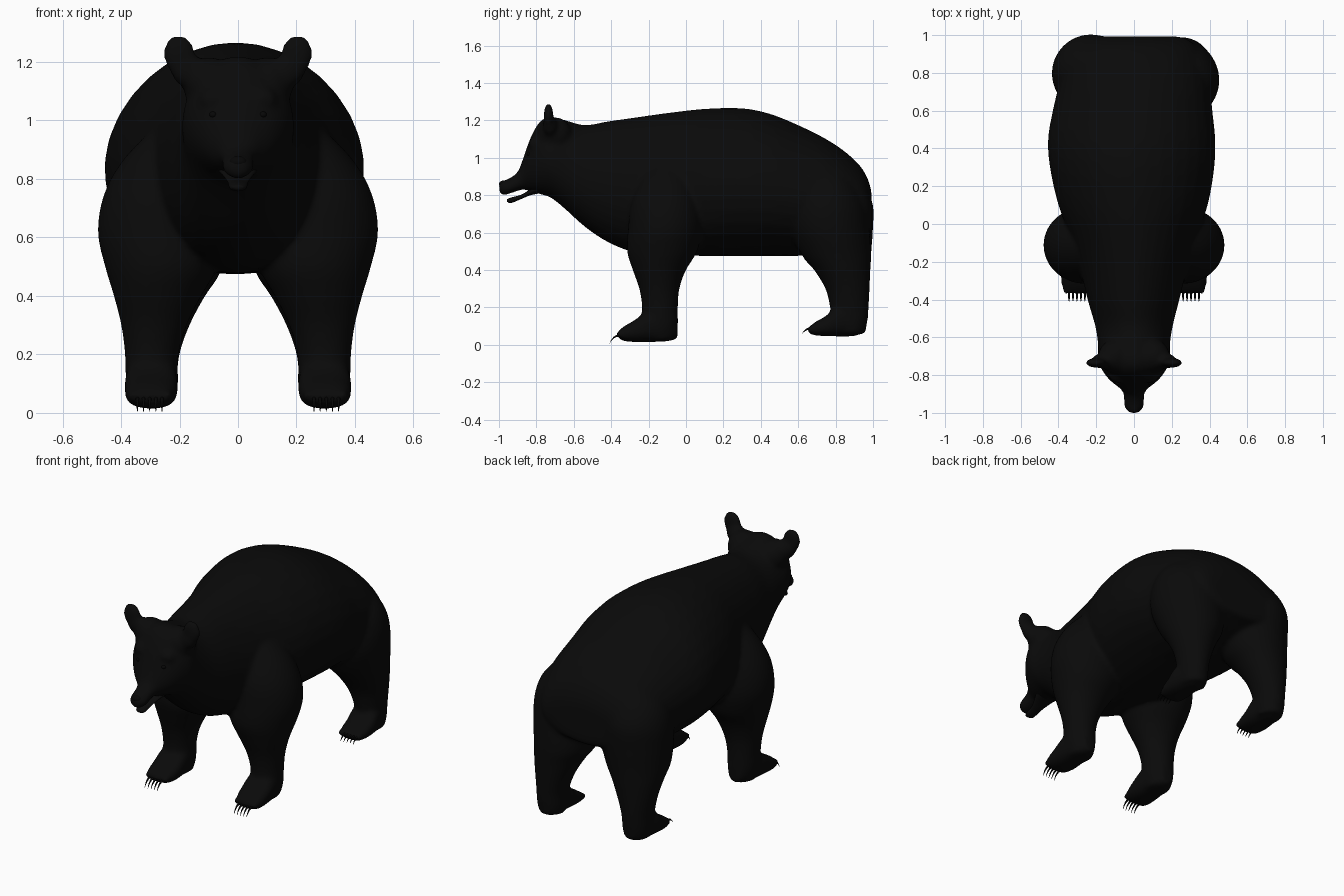
import bpy, bmesh, math
from mathutils import Vector, Matrix

cube = bpy.data.objects.get("Cube")
if cube:
    bpy.data.objects.remove(cube, do_unlink=True)


def material(name, rgb):
    m = bpy.data.materials.new(name)
    m.use_nodes = True
    m.diffuse_color = (*rgb, 1)
    bsdf = next(n for n in m.node_tree.nodes if n.type == 'BSDF_PRINCIPLED')
    bsdf.inputs["Base Color"].default_value = (*rgb, 1)
    return m


FUR = material("black fur", (0.003, 0.003, 0.003))
CLAW = material("claw black", (0.002, 0.002, 0.002))


def blend(rows, steps):
    """Catmull-Rom interpolation through the station rows."""
    out = []
    for i in range(len(rows) - 1):
        p = [rows[max(i - 1, 0)], rows[i], rows[i + 1], rows[min(i + 2, len(rows) - 1)]]
        for k in range(steps):
            t = k / steps
            out.append([b + t * ((c - a) / 2 + t * (a - 2.5 * b + 2 * c - d / 2
                        + t * (1.5 * (b - c) + (d - a) / 2))) for a, b, c, d in zip(*p)])
    return out + [list(rows[-1])]


def loft(bm, axis, rows, side=1, power=2.0, taper=0.0, n=32, steps=4):
    """Rows are (t, x0, x1, v0, v1): v is z for axis 'Y' and y for axis 'Z'."""
    rings = []
    for t, x0, x1, v0, v1 in blend(rows, steps):
        ring = []
        for i in range(n):
            a = 2 * math.pi * i / n
            c, s = math.cos(a), math.sin(a)
            w = math.copysign(abs(s) ** (2 / power), s)
            u = math.copysign(abs(c) ** (2 / power), c) * (1 - taper * w)
            x = side * ((x0 + x1) / 2 + u * (x1 - x0) / 2)
            v = (v0 + v1) / 2 + w * (v1 - v0) / 2
            ring.append(bm.verts.new((x, t, v) if axis == 'Y' else (x, v, t)))
        rings.append(ring)
    faces = [bm.faces.new(rings[0]), bm.faces.new(rings[-1][::-1])]
    for a, b in zip(rings, rings[1:]):
        for i in range(n):
            j = (i + 1) % n
            faces.append(bm.faces.new((a[i], b[i], b[j], a[j])))
    bmesh.ops.recalc_face_normals(bm, faces=faces)


def ball(bm, centre, radii, tilt=0):
    m = (Matrix.Translation(Vector(centre)) @ Matrix.Rotation(tilt, 4, 'Y')
         @ Matrix.Diagonal((*radii, 1)))
    bmesh.ops.create_uvsphere(bm, u_segments=24, v_segments=14, radius=1, matrix=m)


def finish(bm, name, mat):
    me = bpy.data.meshes.new(name)
    bm.to_mesh(me)
    bm.free()
    me.materials.append(mat)
    for p in me.polygons:
        p.use_smooth = True
    ob = bpy.data.objects.new(name, me)
    bpy.context.collection.objects.link(ob)
    return ob


# Muzzle, head, neck and torso in one sweep: (y, x0, x1, z0, z1)
TORSO = [
    (-1.0, -.022, .022, .825, .865), (-.985, -.042, .042, .8, .878),
    (-.95, -.055, .055, .806, .888), (-.9, -.056, .056, .822, .925),
    (-.87, -.075, .075, .83, 1.0), (-.83, -.125, .125, .82, 1.11),
    (-.78, -.165, .165, .805, 1.195), (-.72, -.19, .19, .785, 1.22),
    (-.64, -.19, .19, .72, 1.2), (-.54, -.205, .205, .63, 1.175),
    (-.42, -.24, .235, .55, 1.195), (-.28, -.275, .27, .495, 1.215),
    (-.1, -.325, .32, .478, 1.24), (.1, -.4, .39, .475, 1.262),
    (.3, -.445, .425, .475, 1.265), (.45, -.455, .43, .475, 1.235),
    (.6, -.43, .415, .475, 1.175), (.75, -.395, .4, .5, 1.1),
    (.86, -.37, .37, .53, 1.025), (.94, -.325, .325, .565, .945),
    (.98, -.28, .28, .58, .865), (.993, -.22, .22, .6, .8)]

# Legs: (z, x0, x1, y0, y1); feet: (y, x0, x1, z0, z1)
FRONT_LEG = [
    (.025, .225, .36, -.22, -.06), (.1, .207, .382, -.24, -.043),
    (.2, .203, .387, -.235, -.043), (.3, .175, .4, -.25, -.035),
    (.4, .125, .425, -.285, 0), (.5, .07, .455, -.315, .06),
    (.62, .06, .48, -.31, .085), (.75, .08, .458, -.295, .075),
    (.87, .1, .39, -.25, .04), (.98, .12, .28, -.19, -.01)]
FRONT_FOOT = [
    (-.36, .24, .36, .035, .075), (-.33, .22, .382, .02, .1),
    (-.27, .207, .387, .015, .135), (-.2, .207, .386, .015, .185),
    (-.1, .22, .37, .018, .2), (-.045, .255, .33, .035, .15)]
HIND_FOOT = [
    (.66, .23, .345, .06, .09), (.69, .212, .37, .05, .122),
    (.75, .205, .38, .047, .155), (.81, .205, .38, .045, .21),
    (.9, .22, .36, .047, .2), (.962, .255, .32, .07, .16)]


def hind_leg(s):
    """The left thigh sits a little further forward and outward."""
    f, o = -.02 * s, .008 * s
    return [
        (.06, .215, .36, .8, .955), (.12, .207, .37, .785, .97),
        (.2, .2, .375, .77, .977), (.3, .165, .39, .745, .982),
        (.4, .112, .41, .685, .986), (.48, .06, .425, .62, .99),
        (.62, .02, .442 + o, .575 + f, .99 + f / 2), (.75, .03, .437 + o, .575 + f, .98 + f),
        (.86, .06, .39 + o, .62 + f, .93 + f), (.97, .1, .27, .68 + f, .85 + f)]


bm = bmesh.new()
loft(bm, 'Y', TORSO, taper=.07)
for s in (-1, 1):
    for leg, foot in ((FRONT_LEG, FRONT_FOOT), (hind_leg(s), HIND_FOOT)):
        loft(bm, 'Z', leg, s, 2.0)
        loft(bm, 'Y', foot, s, 2.5)
        # toes along the front edge of the foot
        y, x0, x1, z0, z1 = foot[0]
        for i in range(5):
            ball(bm, (s * (x0 + (x1 - x0) * i / 4), y + .017, z0 + .022), (.018, .03, .023))
    # brow, broad flat skull and ear
    ball(bm, (s * .08, -.8, 1.07), (.055, .042, .045))
    ball(bm, (s * .1, -.7, 1.125), (.09, .09, .092))
    ball(bm, (s * .2, -.735, 1.222), (.056, .026, .074), s * .15)
    ball(bm, (s * .17, -.727, 1.17), (.06, .04, .055))
body = finish(bm, "body", FUR)

# Fuse the parts into one soft skin
fuse = body.modifiers.new("fuse", 'REMESH')
fuse.mode = 'VOXEL'
fuse.voxel_size = .012
fuse.use_smooth_shade = True
soft = body.modifiers.new("soften", 'SMOOTH')
soft.factor = .5
soft.iterations = 10

# Open lower jaw
bm = bmesh.new()
loft(bm, 'Y', [(-.957, -.018, .018, .765, .778), (-.935, -.03, .03, .758, .788),
               (-.88, -.036, .036, .78, .803), (-.83, -.055, .055, .8, .835),
               (-.77, -.08, .08, .812, .88)], n=20)
finish(bm, "lower_jaw", FUR)

# Nose and eyes
bm = bmesh.new()
ball(bm, (0, -.978, .858), (.03, .022, .02))
finish(bm, "nose", CLAW)
for s, label in ((1, "left"), (-1, "right")):
    bm = bmesh.new()
    ball(bm, (s * .085, -.838, 1.02), (.013, .013, .011))
    finish(bm, label + "_eye", CLAW)

# Curved claws: (forward distance from the toe, radius, drop)
CURVE = [(-.02, .007, 0), (.012, .006, .003), (.035, .004, .02), (.05, .001, .045)]
for s, label in ((1, "left"), (-1, "right")):
    for name, y, z, fall in (("front", -.36, .05, 1), ("hind", .67, .09, .7)):
        bm = bmesh.new()
        for i in range(5):
            x = .26 + i * .021
            loft(bm, 'Y', [(y - f, x - r, x + r, z - d * fall - r, z - d * fall + r)
                           for f, r, d in CURVE], s, n=8, steps=3)
        finish(bm, f"{label}_{name}_claws", CLAW)
